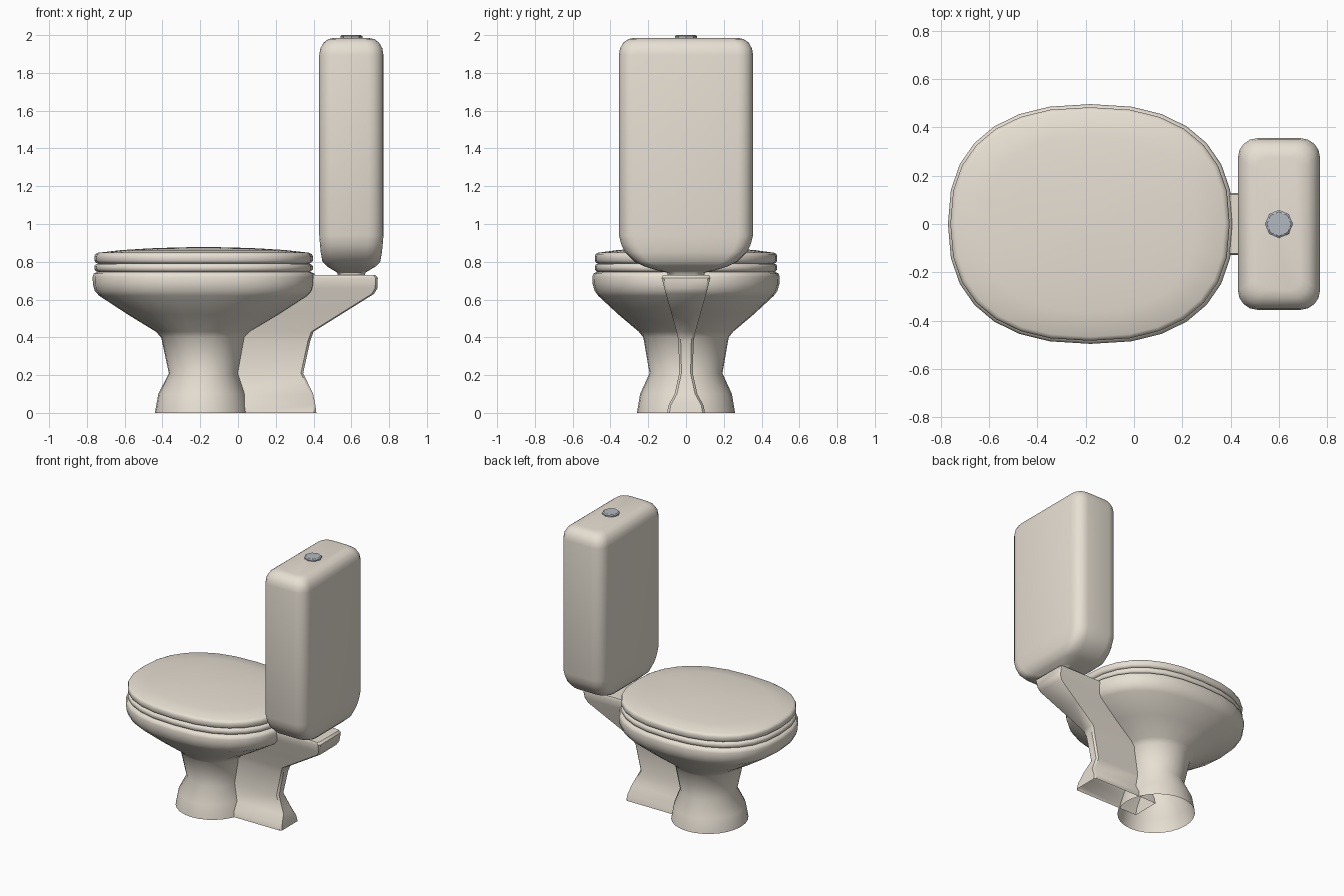
import bpy, bmesh, math

if "Cube" in bpy.data.objects:
    bpy.data.objects.remove(bpy.data.objects["Cube"])


def material(name, color):
    m = bpy.data.materials.new(name)
    m.diffuse_color = color
    m.use_nodes = True
    m.node_tree.nodes["Principled BSDF"].inputs["Base Color"].default_value = m.diffuse_color
    return m


ceramic = material("ceramic", (0.80, 0.74, 0.65, 1))
metal = material("metal", (0.45, 0.49, 0.53, 1))


def oval(cx, rx, ry, z, n=2.0, count=28):
    """Superellipse ring; n above 2 gives squarer corners."""
    ring = []
    for i in range(count):
        t = 2 * math.pi * i / count
        c, s = math.cos(t), math.sin(t)
        ring.append((cx + rx * math.copysign(abs(c) ** (2 / n), c),
                     ry * math.copysign(abs(s) ** (2 / n), s), z))
    return ring


def rounded_rect(cx, hx, hy, z, r, steps=4):
    ring = []
    for k, (sx, sy) in enumerate([(1, 1), (-1, 1), (-1, -1), (1, -1)]):
        for i in range(steps + 1):
            t = math.pi / 2 * (k + i / steps)
            ring.append((cx + sx * (hx - r) + r * math.cos(t),
                         sy * (hy - r) + r * math.sin(t), z))
    return ring


def loft(name, rings, mat, bottom=True, top=True, angle=40):
    bm = bmesh.new()
    rows = [[bm.verts.new(p) for p in ring] for ring in rings]
    count = len(rows[0])
    for a, b in zip(rows, rows[1:]):
        for i in range(count):
            j = (i + 1) % count
            bm.faces.new((a[i], a[j], b[j], b[i]))
    if bottom:
        bm.faces.new(rows[0][::-1])
    if top:
        bm.faces.new(rows[-1])
    mesh = bpy.data.meshes.new(name)
    bm.to_mesh(mesh)
    bm.free()
    obj = bpy.data.objects.new(name, mesh)
    bpy.context.collection.objects.link(obj)
    mesh.materials.append(mat)
    bpy.ops.object.select_all(action='DESELECT')
    obj.select_set(True)
    bpy.context.view_layer.objects.active = obj
    bpy.ops.object.shade_smooth_by_angle(angle=math.radians(angle))
    return obj


# Bowl and round pedestal: z, centre x, x radius, y radius, squareness
bowl = [(0, -.19, .25, .26, 2), (.10, -.19, .232, .243, 2),
        (.21, -.182, .184, .193, 2), (.40, -.185, .222, .226, 2.05),
        (.43, -.185, .25, .25, 2.1), (.52, -.182, .40, .357, 2.3),
        (.62, -.18, .555, .465, 2.4), (.645, -.18, .578, .483, 2.4),
        (.68, -.18, .588, .494, 2.4), (.72, -.18, .59, .496, 2.4),
        (.738, -.18, .584, .49, 2.4), (.746, -.18, .565, .472, 2.4)]
loft("bowl", [oval(cx, rx, ry, z, n) for z, cx, rx, ry, n in bowl],
     ceramic, bottom=False, angle=60)

# Seat and domed lid: z, scale of the shared oval outline
seat = [(.744, .96), (.75, .985), (.76, 1), (.778, 1), (.787, .985), (.792, .96)]
lid = [(.790, .96), (.795, .985), (.805, 1), (.83, 1), (.841, .99), (.848, .965),
       (.862, .75), (.871, .5), (.876, .25), (.878, .05)]
for name, profile in (("seat", seat), ("lid", lid)):
    loft(name, [oval(-.182, .578 * s, .483 * s, z, 2.4) for z, s in profile],
         ceramic, angle=60)

# Rear support that carries the tank: z, front x, back x, half width
support = [(0, -.10, .415, .10), (.04, -.10, .41, .093), (.10, -.10, .398, .06),
           (.21, -.10, .345, .036), (.38, -.10, .382, .04), (.43, -.10, .40, .05),
           (.53, 0, .56, .078), (.63, .1, .72, .107), (.66, .15, .738, .115),
           (.715, .15, .74, .129), (.73, .15, .728, .122)]
loft("rear_support",
     [[(f, -w, z), (b - .012, -w, z), (b, -w + .012, z),
       (b, w - .012, z), (b - .012, w, z), (f, w, z)] for z, f, b, w in support],
     ceramic, bottom=False)

# Tank with tapered foot: z, half depth, half width, corner radius
tank = [(.72, .07, .095, .05), (.743, .075, .10, .05), (.752, .09, .145, .06),
        (.775, .128, .22, .07), (.80, .153, .272, .075), (.85, .162, .322, .08),
        (.89, .166, .342, .08), (.94, .17, .355, .08), (1.895, .17, .355, .08),
        (1.93, .164, .349, .077), (1.96, .147, .332, .07),
        (1.979, .122, .305, .06), (1.985, .09, .275, .045)]
loft("tank", [rounded_rect(.6, hx, hy, z, r) for z, hx, hy, r in tank],
     ceramic, angle=60)

# Flush button
loft("flush_button", [oval(.6, r, r, z, 2, 8) for z, r in
                      ((1.975, .058), (1.994, .058), (2.0, .05))], metal, angle=30)
